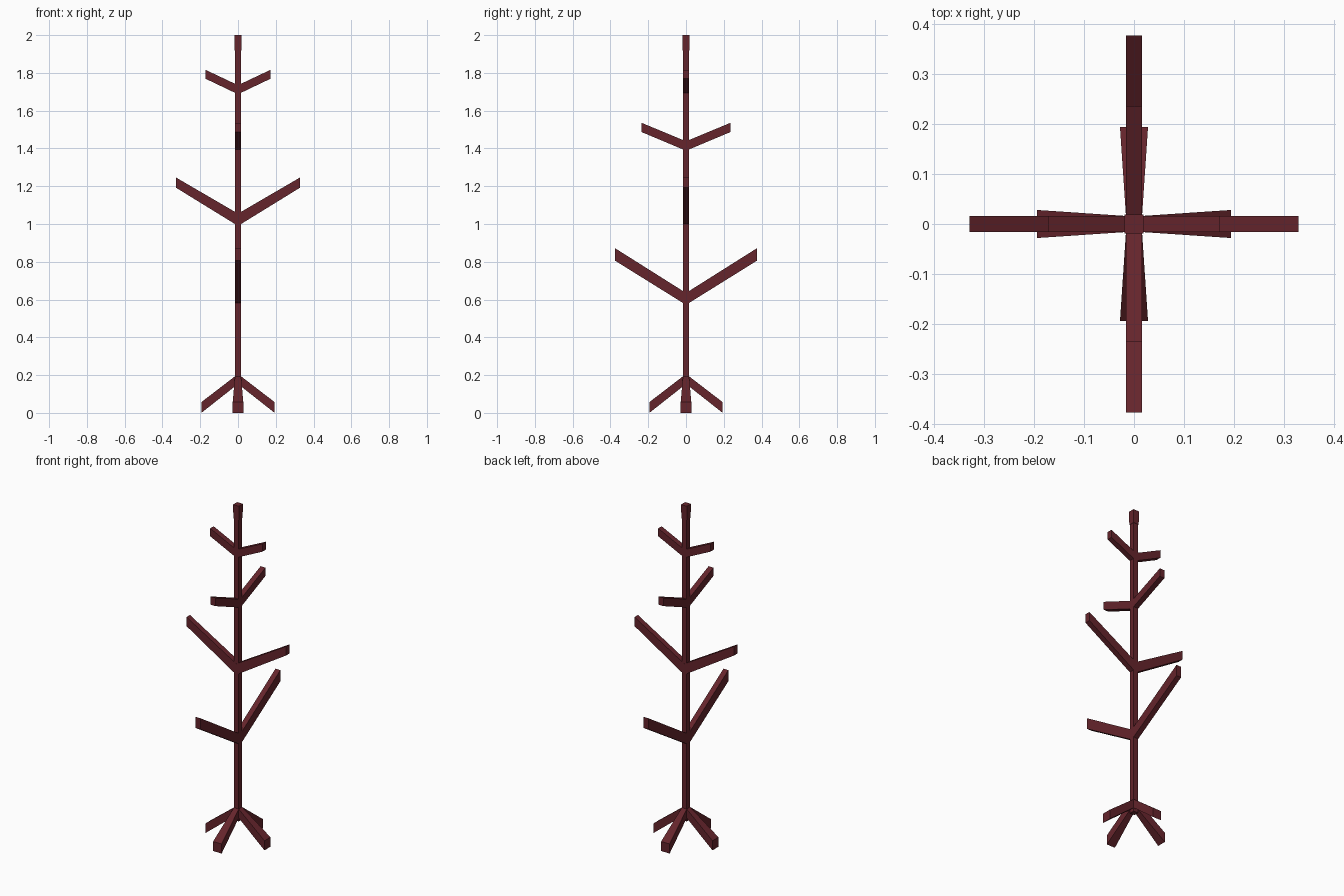
import bpy, bmesh
from mathutils import Matrix
from math import radians

if "Cube" in bpy.data.objects:
    bpy.data.objects.remove(bpy.data.objects["Cube"])

mat = bpy.data.materials.new("dark_red_wood")
mat.diffuse_color = (0.13, 0.018, 0.025, 1)
mat.use_nodes = True
mat.node_tree.nodes["Principled BSDF"].inputs["Base Color"].default_value = mat.diffuse_color


def loft(name, rings, turn=0):
    """Skin a run of four-cornered rings into a closed bar, turned about z."""
    bm = bmesh.new()
    loops = [[bm.verts.new(p) for p in ring] for ring in rings]
    for a, b in zip(loops, loops[1:]):
        for i in range(4):
            j = (i + 1) % 4
            bm.faces.new((a[i], a[j], b[j], b[i]))
    bm.faces.new(loops[0])
    bm.faces.new(loops[-1])
    bmesh.ops.recalc_face_normals(bm, faces=bm.faces)
    bm.transform(Matrix.Rotation(radians(turn), 4, 'Z'))
    me = bpy.data.meshes.new(name)
    bm.to_mesh(me)
    bm.free()
    me.materials.append(mat)
    ob = bpy.data.objects.new(name, me)
    bpy.context.collection.objects.link(ob)
    return ob


def square(h, z):
    return [(-h, -h, z), (h, -h, z), (h, h, z), (-h, h, z)]


def upright(x, h, lo, hi):
    return [(x, -h, lo), (x, h, lo), (x, h, hi), (x, -h, hi)]


# Pole and its slightly wider cap
loft("pole", [square(0.016, 0.12), square(0.016, 1.93)])
loft("pole_cap", [square(0.018, 1.918), square(0.019, 2.0)])

# Paired hooks in a V: reach, centre low/high, tip low/high, turn
hooks = [
    (0.376, 0.572, 0.635, 0.806, 0.872, 90),
    (0.328, 0.990, 1.055, 1.192, 1.246, 0),
    (0.236, 1.388, 1.438, 1.487, 1.536, 90),
    (0.172, 1.687, 1.735, 1.769, 1.816, 0),
]
for n, (r, c0, c1, t0, t1, turn) in enumerate(hooks, 1):
    loft(f"hook_pair_{n}", [upright(-r, 0.0162, t0, t1),
                            upright(0, 0.0162, c0, c1),
                            upright(r, 0.0162, t0, t1)], turn)

# Four splayed feet, wider at the floor
for k in range(4):
    loft(f"foot_{k + 1}", [upright(0, 0.015, 0.153, 0.206),
                           upright(0.194, 0.028, 0.0, 0.057)], k * 90)
